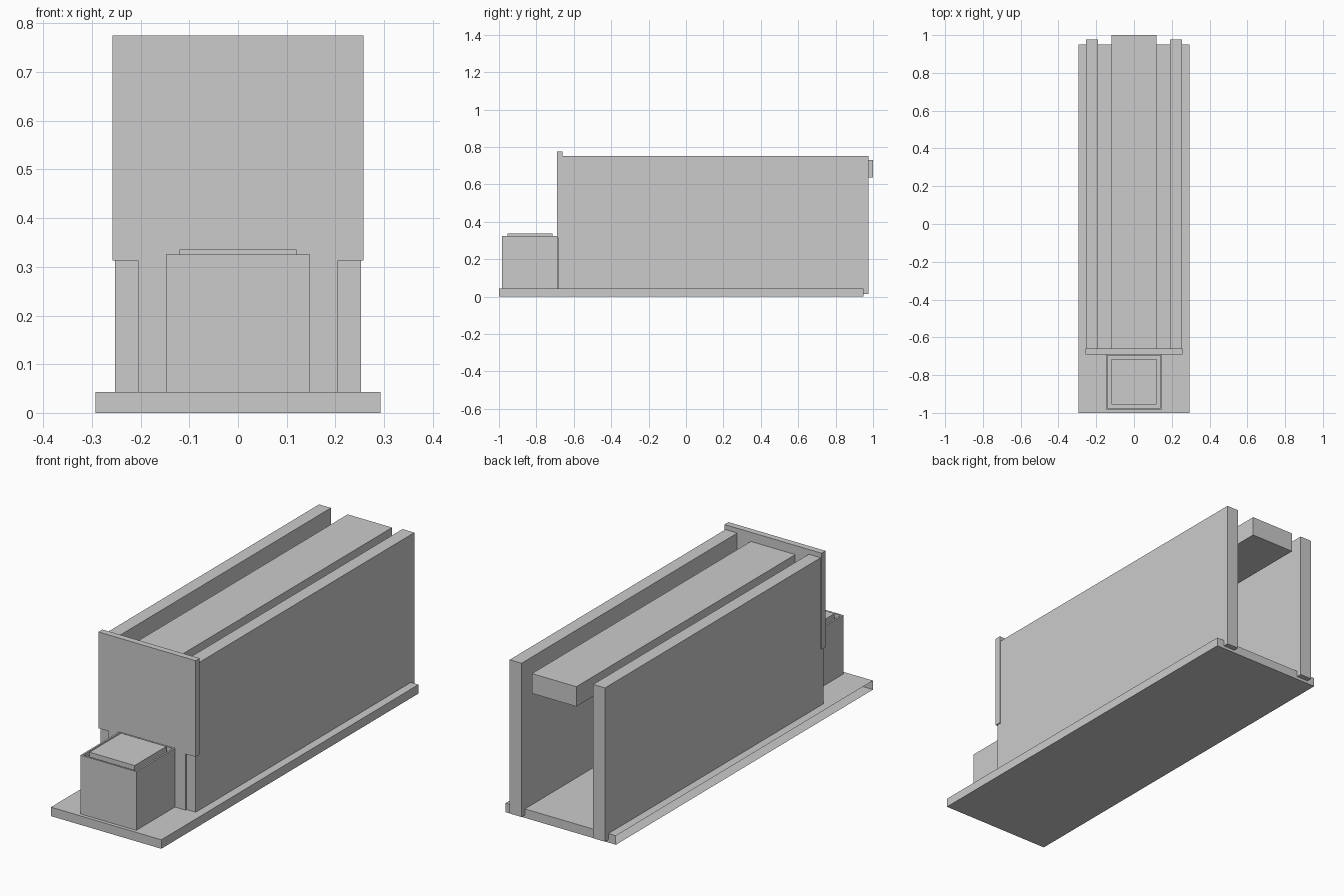
import bpy, bmesh
from mathutils import Vector

if "Cube" in bpy.data.objects:
    bpy.data.objects.remove(bpy.data.objects["Cube"])


def finish(bm, name):
    bmesh.ops.recalc_face_normals(bm, faces=bm.faces[:])
    mesh = bpy.data.meshes.new(name)
    bm.to_mesh(mesh)
    bm.free()
    obj = bpy.data.objects.new(name, mesh)
    bpy.context.collection.objects.link(obj)
    return obj


def box_bm(x, y, z):
    """Box from (min, max) pairs on each axis."""
    bm = bmesh.new()
    bmesh.ops.create_cube(bm, size=1)
    for v in bm.verts:
        v.co = Vector([r[0] if c < 0 else r[1] for c, r in zip(v.co, (x, y, z))])
    return bm


def box(name, x, y, z):
    return finish(box_bm(x, y, z), name)


# Base plate, open along its left edge
bm = box_bm((-0.293, 0.293), (-1.0, 0.95), (0, 0.043))
left = [f for f in bm.faces if f.calc_center_median().x < -0.29]
bmesh.ops.delete(bm, geom=left, context='FACES_ONLY')
finish(bm, "base_plate")

# Long side walls
for side, x in (("left", (-0.253, -0.19)), ("right", (0.19, 0.253))):
    box(side + "_wall", x, (-0.682, 0.976), (0.014, 0.752))

# T-shaped front panel: wide above, narrow below
outline = [(-0.205, 0.043), (0.205, 0.043), (0.205, 0.313), (0.258, 0.313),
           (0.258, 0.775), (-0.258, 0.775), (-0.258, 0.313), (-0.205, 0.313)]
bm = bmesh.new()
face = bm.faces.new([bm.verts.new((x, -0.69, z)) for x, z in outline])
ext = bmesh.ops.extrude_face_region(bm, geom=[face])
moved = [g for g in ext["geom"] if isinstance(g, bmesh.types.BMVert)]
bmesh.ops.translate(bm, verts=moved, vec=(0, 0.03, 0))
if not face.is_valid or len(bm.faces) < 10:
    bmesh.ops.holes_fill(bm, edges=bm.edges[:])
finish(bm, "front_panel")

# Beam running between the walls
box("top_beam", (-0.118, 0.118), (-0.662, 1.0), (0.636, 0.731))

# Front box with a recessed top inside a thin rim
bm = box_bm((-0.148, 0.148), (-0.983, -0.687), (0.043, 0.325))
top = max(bm.faces, key=lambda f: f.calc_center_median().z)
bmesh.ops.inset_region(bm, faces=[top], thickness=0.012)
bmesh.ops.inset_region(bm, faces=[top], thickness=0.0, depth=0)
bmesh.ops.translate(bm, verts=top.verts[:], vec=(0, 0, -0.02))
finish(bm, "front_box")

# Raised lid sitting in the recess
box("box_lid", (-0.12, 0.12), (-0.955, -0.715), (0.305, 0.336))
